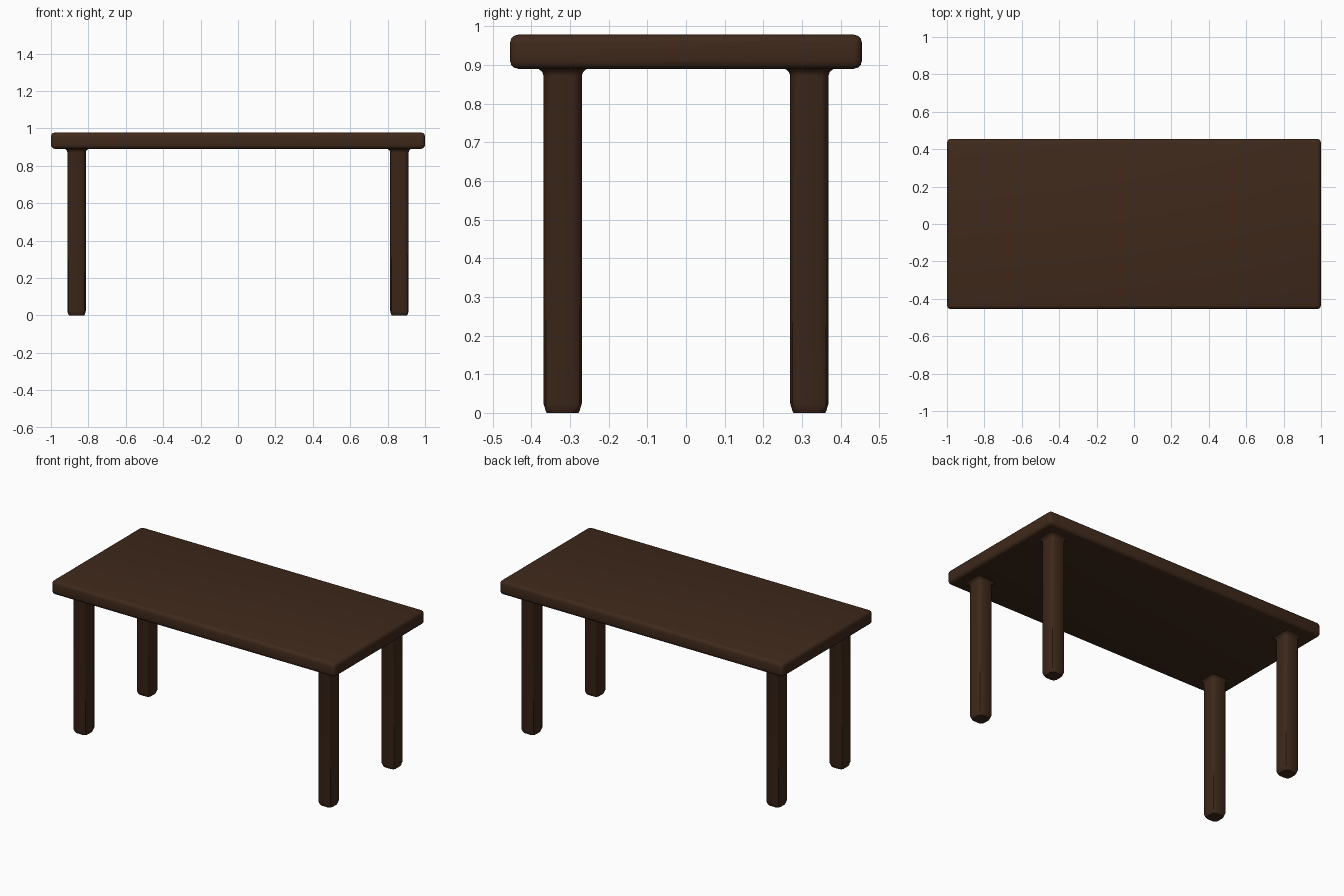
import bpy, bmesh

if "Cube" in bpy.data.objects:
    bpy.data.objects.remove(bpy.data.objects["Cube"])

wood = bpy.data.materials.new("dark_wood")
wood.diffuse_color = (0.05, 0.022, 0.011, 1)
wood.use_nodes = True
wood.node_tree.nodes["Principled BSDF"].inputs["Base Color"].default_value = wood.diffuse_color


def finish(name, bm):
    bmesh.ops.recalc_face_normals(bm, faces=bm.faces)
    mesh = bpy.data.meshes.new(name)
    bm.to_mesh(mesh)
    bm.free()
    mesh.materials.append(wood)
    obj = bpy.data.objects.new(name, mesh)
    bpy.context.collection.objects.link(obj)
    bpy.ops.object.select_all(action='DESELECT')
    bpy.context.view_layer.objects.active = obj
    obj.select_set(True)
    bpy.ops.object.shade_smooth_by_angle(angle=0.7)
    return obj


# Tabletop: slab with rounded edges
bm = bmesh.new()
bmesh.ops.create_cube(bm, size=1)
for v in bm.verts:
    v.co = (v.co.x * 2, v.co.y * 0.91, 0.934 + v.co.z * 0.088)
bmesh.ops.bevel(bm, geom=bm.edges[:], offset=0.021, segments=3,
                profile=0.5, affect='EDGES')
finish("tabletop", bm)


def ring(bm, cx, cy, z, half, cut):
    # Square section with corners rounded by two facets
    q = half - cut * 0.3
    i = half - cut
    corner = [(half, i), (q, q), (i, half)]
    pts = []
    for _ in range(4):
        pts += corner
        corner = [(-y, x) for x, y in corner]
    return [bm.verts.new((cx + x, cy + y, z)) for x, y in pts]


# (z, half width): tapered foot, straight shaft, flare into the tabletop
PROFILE = [(0, 0.041), (0.006, 0.044), (0.024, 0.0495), (0.872, 0.0495),
           (0.882, 0.053), (0.891, 0.064)]


def leg(name, cx, cy):
    bm = bmesh.new()
    rings = [ring(bm, cx, cy, z, h, 0.02) for z, h in PROFILE]
    n = len(rings[0])
    for a, b in zip(rings, rings[1:]):
        for k in range(n):
            m = (k + 1) % n
            bm.faces.new((a[k], a[m], b[m], b[k]))
    bm.faces.new(rings[0][::-1])
    bm.faces.new(rings[-1])
    finish(name, bm)


# Four legs
for side, sx in (("left", -1), ("right", 1)):
    for end, sy in (("front", -1), ("back", 1)):
        leg(f"{end}_{side}_leg", sx * 0.863, sy * 0.319)
